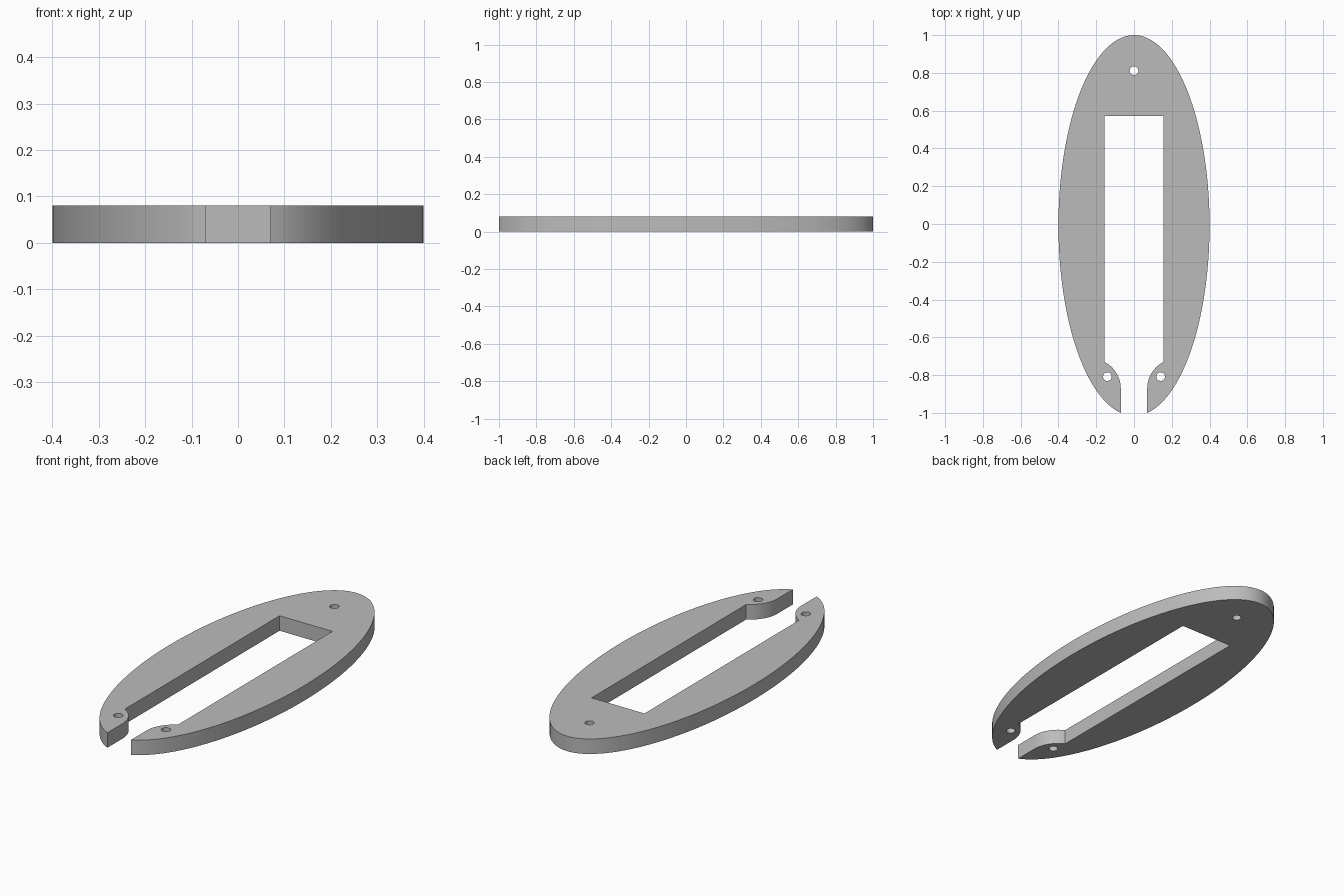
import bpy
import bmesh
from math import sin, cos, pi, acos, atan2, hypot, sqrt

cube = bpy.data.objects.get("Cube")
if cube:
    bpy.data.objects.remove(cube, do_unlink=True)

HEIGHT = 0.08
HALF_WIDTH = 0.4
SLOT = 0.07          # half width of the open slot at the front
WINDOW = 0.156       # half width of the long opening
WINDOW_BACK = 0.573
WINDOW_FRONT = -0.728
HOLE_RADIUS = 0.023

# Ellipse sized so the slotted outline runs from y = -1 to y = 1
tip = sqrt(1 - (SLOT / HALF_WIDTH) ** 2)
HALF_LENGTH = 2 / (1 + tip)
CENTRE_Y = 1 - HALF_LENGTH


def arc(cx, cy, rx, ry, start, end, steps):
    angles = [start + (end - start) * i / steps for i in range(steps + 1)]
    return [(cx + rx * cos(a), cy + ry * sin(a)) for a in angles]


def mirrored(points):
    return [(-x, y) for x, y in reversed(points)]


# Outer edge, from the right tip round the back to the left tip
slot_angle = acos(SLOT / HALF_WIDTH)
outer = arc(0, CENTRE_Y, HALF_WIDTH, HALF_LENGTH,
            -slot_angle, pi + slot_angle, 128)

# Inner edge: rounded lip beside the slot, then the window corner
lip_x, lip_y = 0.23, -0.872
radius = lip_x - SLOT
lip_start = atan2(sqrt(radius ** 2 - (lip_x - WINDOW) ** 2), WINDOW - lip_x)
lip = arc(lip_x, lip_y, radius, radius, lip_start, pi, 14)
inner_right = [(WINDOW, WINDOW_BACK)] + lip
inner = mirrored(inner_right) + inner_right

# Screw holes: one at the back, two beside the slot
hole_centres = [(0, 0.812), (0.141, -0.808), (-0.141, -0.808)]
holes = [arc(x, y, HOLE_RADIUS, HOLE_RADIUS, 0, 2 * pi, 24)[:-1]
         for x, y in hole_centres]

# Flat profile with holes, extruded into a plate
bm = bmesh.new()
for loop in [outer + inner] + holes:
    verts = [bm.verts.new((x, y, 0)) for x, y in loop]
    for i, v in enumerate(verts):
        bm.edges.new((v, verts[(i + 1) % len(verts)]))
bmesh.ops.triangle_fill(bm, use_beauty=True, use_dissolve=False,
                        edges=bm.edges[:], normal=(0, 0, 1))
# Keep the screw holes open
for face in bm.faces[:]:
    c = face.calc_center_median()
    if any(hypot(c.x - x, c.y - y) < HOLE_RADIUS * 0.98 for x, y in hole_centres):
        bm.faces.remove(face)
result = bmesh.ops.extrude_face_region(bm, geom=bm.faces[:], use_keep_orig=True)
top = [g for g in result["geom"] if isinstance(g, bmesh.types.BMVert)]
bmesh.ops.translate(bm, verts=top, vec=(0, 0, HEIGHT))
bmesh.ops.recalc_face_normals(bm, faces=bm.faces[:])

mesh = bpy.data.meshes.new("oval_plate")
bm.to_mesh(mesh)
bm.free()
plate = bpy.data.objects.new("oval_plate", mesh)
bpy.context.collection.objects.link(plate)

# Plain grey
grey = bpy.data.materials.new("plain_grey")
grey.use_nodes = True
colour = (0.5, 0.5, 0.5, 1)
grey.diffuse_color = colour
grey.node_tree.nodes["Principled BSDF"].inputs["Base Color"].default_value = colour
mesh.materials.append(grey)

# Smooth rim, sharp borders
bpy.ops.object.select_all(action="DESELECT")
plate.select_set(True)
bpy.context.view_layer.objects.active = plate
bpy.ops.object.shade_smooth_by_angle(angle=pi / 6)
